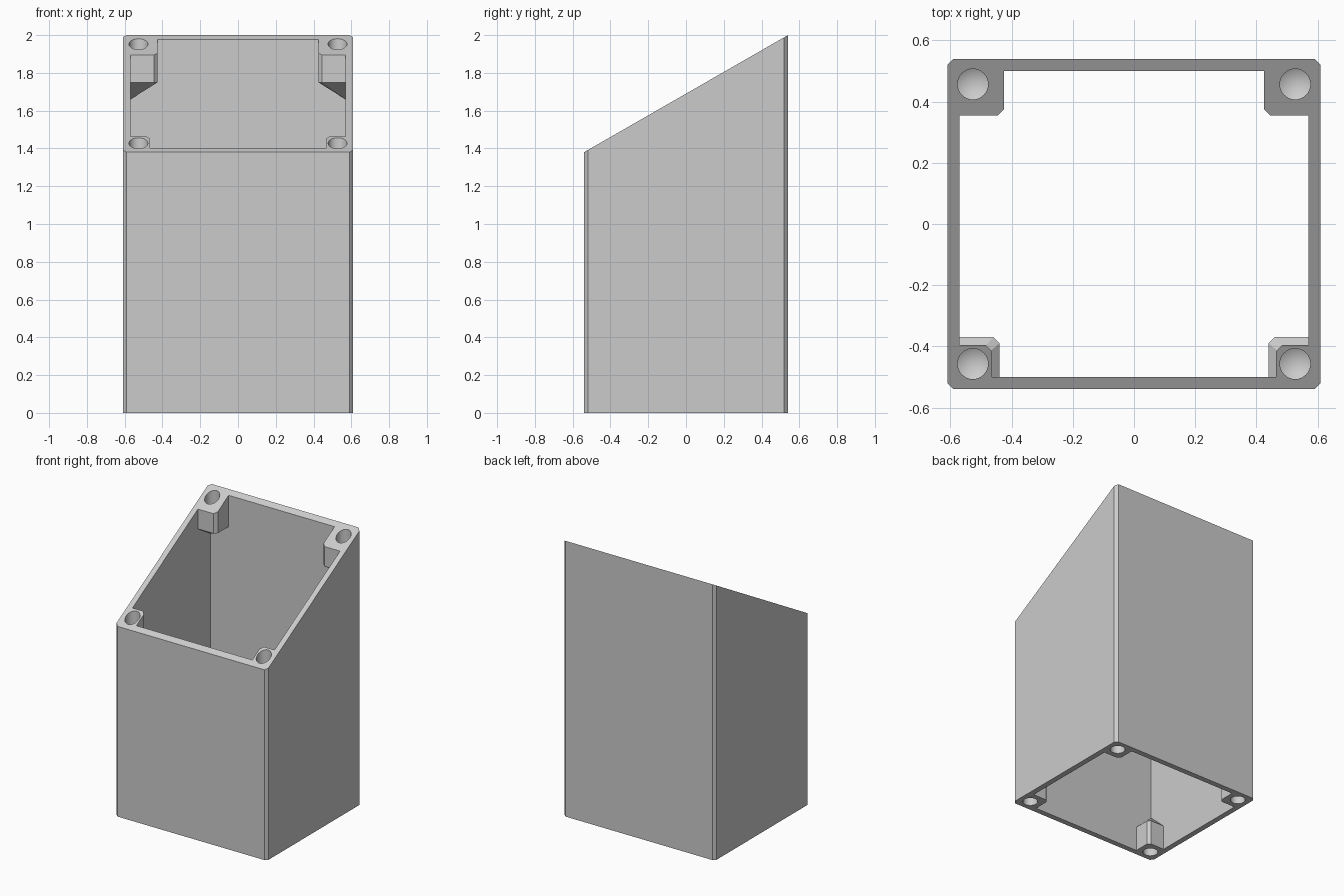
import bpy, bmesh, math
from mathutils import Vector

if "Cube" in bpy.data.objects:
    bpy.data.objects.remove(bpy.data.objects["Cube"], do_unlink=True)

HX, HY = 0.61, 0.54          # outer half sizes
IX, IY = 0.57, 0.50          # inner half sizes
FRONT_Z, BACK_Z = 1.38, 2.0  # rim heights
SLOPE = (BACK_Z - FRONT_Z) / (2 * HY)
CORNERS = [(sx, sy) for sx in (-1, 1) for sy in (-1, 1)]

grey = bpy.data.materials.new("grey plastic")
grey.use_nodes = True
colour = (0.6, 0.6, 0.6, 1)
grey.diffuse_color = colour
grey.node_tree.nodes["Principled BSDF"].inputs["Base Color"].default_value = colour


def rim_z(y):
    return FRONT_Z + SLOPE * (y + HY)


def hull(name, points):
    """Convex solid around the points."""
    bm = bmesh.new()
    for p in points:
        bm.verts.new(p)
    bmesh.ops.convex_hull(bm, input=bm.verts[:])
    bmesh.ops.dissolve_limit(bm, angle_limit=0.01, verts=bm.verts[:], edges=bm.edges[:])
    bmesh.ops.recalc_face_normals(bm, faces=bm.faces[:])
    mesh = bpy.data.meshes.new(name)
    bm.to_mesh(mesh)
    bm.free()
    mesh.materials.append(grey)
    ob = bpy.data.objects.new(name, mesh)
    bpy.context.collection.objects.link(ob)
    return ob


def prism(name, outline, z0, z1):
    return hull(name, [(x, y, z) for x, y in outline for z in (z0, z1)])


def rect(x, y):
    return [(sx * x, sy * y) for sx, sy in CORNERS]


def combine(target, tool, operation):
    """Apply a boolean and discard the tool."""
    tool.hide_render = True
    mod = target.modifiers.new("combine", 'BOOLEAN')
    mod.operation, mod.solver, mod.object = operation, 'EXACT', tool
    bpy.context.view_layer.update()
    graph = bpy.context.evaluated_depsgraph_get()
    mesh = bpy.data.meshes.new_from_object(target.evaluated_get(graph))
    target.modifiers.clear()
    target.data = mesh
    bpy.data.objects.remove(tool, do_unlink=True)


def post(sx, sy, size, z_end, z_base, z_tip):
    """Corner post with a bevelled inner edge, tapering into the corner."""
    c, e = 0.02, 0.02
    x0, y0, x1, y1 = IX - size, IY - size, IX + e, IY + e
    outline = [(x0, y1), (x0, y0 + c), (x0 + c, y0), (x1, y0), (x1, y1)]
    pts = [(sx * x, sy * y, z) for x, y in outline for z in (z_end, z_base)]
    tip = z_tip + (z_tip - z_base) * e / size
    return hull("corner_post", pts + [(sx * x1, sy * y1, tip)])


def drill(sx, sy, z_open, z_end, z_tip):
    """Round hole with a conical end."""
    cx, cy, r, n = sx * 0.527, sy * 0.457, 0.05, 32
    ring = [(cx + r * math.cos(math.tau * i / n), cy + r * math.sin(math.tau * i / n))
            for i in range(n)]
    return hull("drill", [(x, y, z) for x, y in ring for z in (z_open, z_end)]
                + [(cx, cy, z_tip)])


# Outer shell with bevelled vertical edges, hollowed right through
B = 0.02
housing = prism("sloped_housing", rect(HX, HY - B) + rect(HX - B, HY), -0.1, 2.3)
combine(housing, prism("cavity", rect(IX, IY), -0.3, 2.5), 'DIFFERENCE')

# Corner posts at the bottom and under the sloping rim
for sx, sy in CORNERS:
    combine(housing, post(sx, sy, 0.13, -0.05, 0.18, 0.30), 'UNION')
    if sy > 0:
        combine(housing, post(sx, sy, 0.145, 2.2, 1.75, 1.66), 'UNION')
    else:
        combine(housing, post(sx, sy, 0.105, 2.2, 1.31, 1.24), 'UNION')

# Flat bottom and sloping rim
combine(housing, prism("bottom_trim", rect(1, 1), -0.5, 0), 'DIFFERENCE')
trim = [(x, y, z) for x in (-1, 1) for y in (-1, 1) for z in (rim_z(y), 4)]
combine(housing, hull("rim_trim", trim), 'DIFFERENCE')

# Screw holes in both ends of every corner
for sx, sy in CORNERS:
    z = rim_z(sy * 0.457)
    combine(housing, drill(sx, sy, z + 0.2, z - 0.12, z - 0.15), 'DIFFERENCE')
    combine(housing, drill(sx, sy, -0.2, 0.12, 0.15), 'DIFFERENCE')

# Smooth hole walls, crisp edges elsewhere
bpy.ops.object.select_all(action='DESELECT')
housing.select_set(True)
bpy.context.view_layer.objects.active = housing
bpy.ops.object.shade_smooth_by_angle(angle=math.radians(20))
